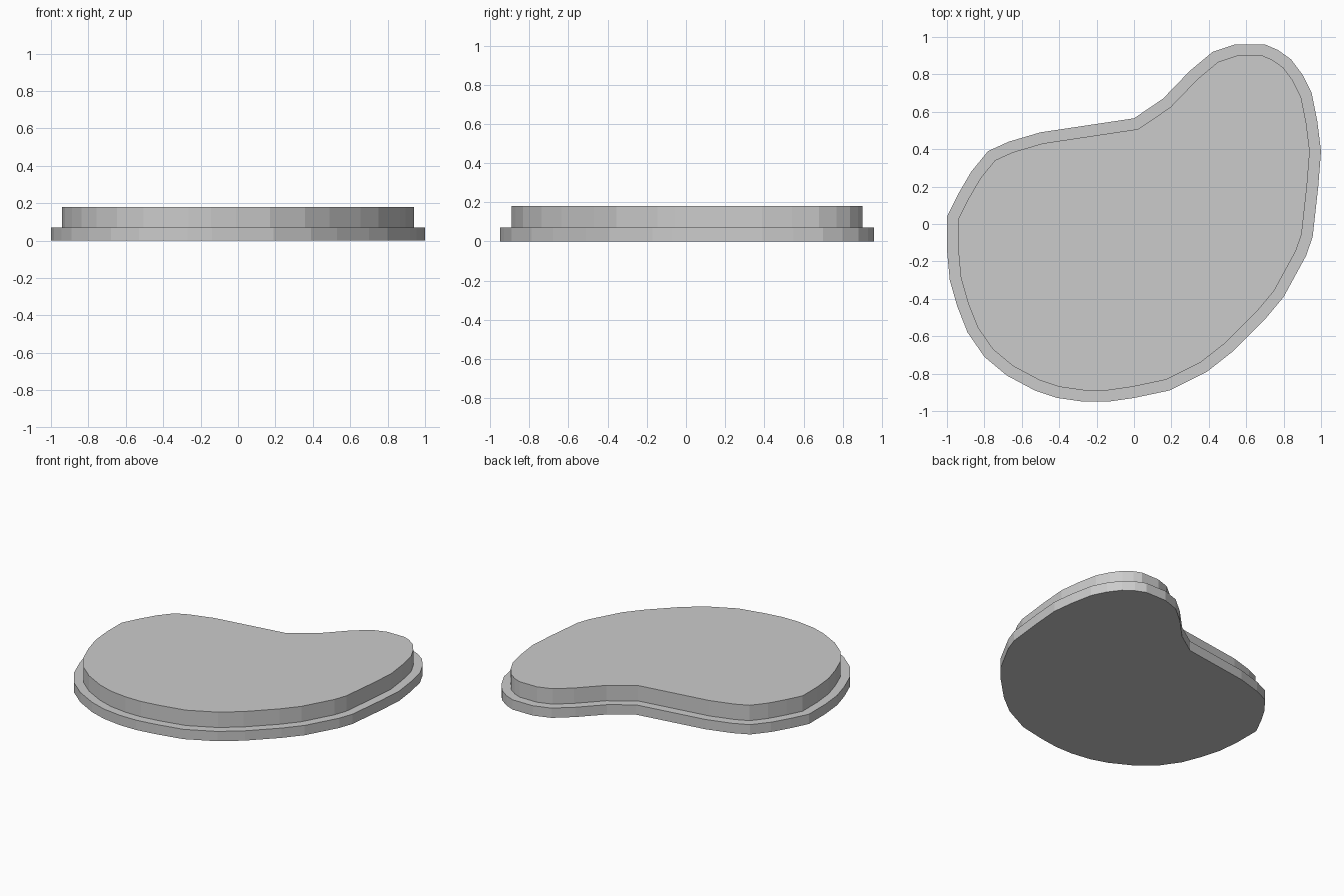
import bpy
import bmesh
from mathutils import Vector

default_cube = bpy.data.objects.get("Cube")
if default_cube:
    bpy.data.objects.remove(default_cube, do_unlink=True)

RIM_HEIGHT = 0.07
TOTAL_HEIGHT = 0.18
LEDGE_WIDTH = 0.06

# Kidney-shaped outline, clockwise seen from above
OUTLINE = [
    (-1, .04), (-.94, .16), (-.87, .28), (-.78, .39), (-.67, .44), (-.5, .49),
    (0, .565), (.155, .67), (.3, .82), (.42, .92), (.54, .96), (.7, .96),
    (.77, .93), (.84, .88), (.9, .8), (.95, .7), (.98, .55), (1, .39),
    (.985, .2), (.955, -.07), (.92, -.17), (.8, -.39), (.7, -.51), (.53, -.68),
    (.39, -.79), (.19, -.89), (0, -.93), (-.14, -.95), (-.27, -.95),
    (-.41, -.93), (-.53, -.89), (-.68, -.81), (-.8, -.71), (-.89, -.58),
    (-.945, -.44), (-.985, -.3), (-1, -.14),
]


def make_material(name, colour):
    material = bpy.data.materials.new(name)
    material.use_nodes = True
    material.diffuse_color = colour
    for node in material.node_tree.nodes:
        if node.type == "BSDF_PRINCIPLED":
            node.inputs["Base Color"].default_value = colour
    return material


def extrude_up(bm, face, height):
    """Raise a face by the given height and return its new cap."""
    cap = bmesh.ops.extrude_discrete_faces(bm, faces=[face])["faces"][0]
    bmesh.ops.translate(bm, verts=cap.verts, vec=Vector((0, 0, height)))
    return cap


def build_stepped_slab(name, outline, material):
    bm = bmesh.new()

    # Underside and the face that becomes the top
    ring = [bm.verts.new((x, y, 0)) for x, y in outline]
    bm.faces.new(ring)
    lid_ring = [bm.verts.new((x, y, 0)) for x, y in reversed(outline)]
    lid = bm.faces.new(lid_ring)
    bm.normal_update()

    # Wide lower rim, ledge, then the raised middle
    lid = extrude_up(bm, lid, RIM_HEIGHT)
    bm.normal_update()
    bmesh.ops.inset_region(bm, faces=[lid], thickness=LEDGE_WIDTH,
                           use_even_offset=True, use_boundary=True)
    extrude_up(bm, lid, TOTAL_HEIGHT - RIM_HEIGHT)

    bmesh.ops.remove_doubles(bm, verts=bm.verts, dist=0.0001)
    bmesh.ops.recalc_face_normals(bm, faces=bm.faces)

    mesh = bpy.data.meshes.new(name)
    bm.to_mesh(mesh)
    bm.free()
    mesh.materials.append(material)
    slab = bpy.data.objects.new(name, mesh)
    bpy.context.collection.objects.link(slab)
    return slab


grey = make_material("plain_grey", (0.6, 0.6, 0.6, 1))
build_stepped_slab("stepped_kidney_slab", OUTLINE, grey)
